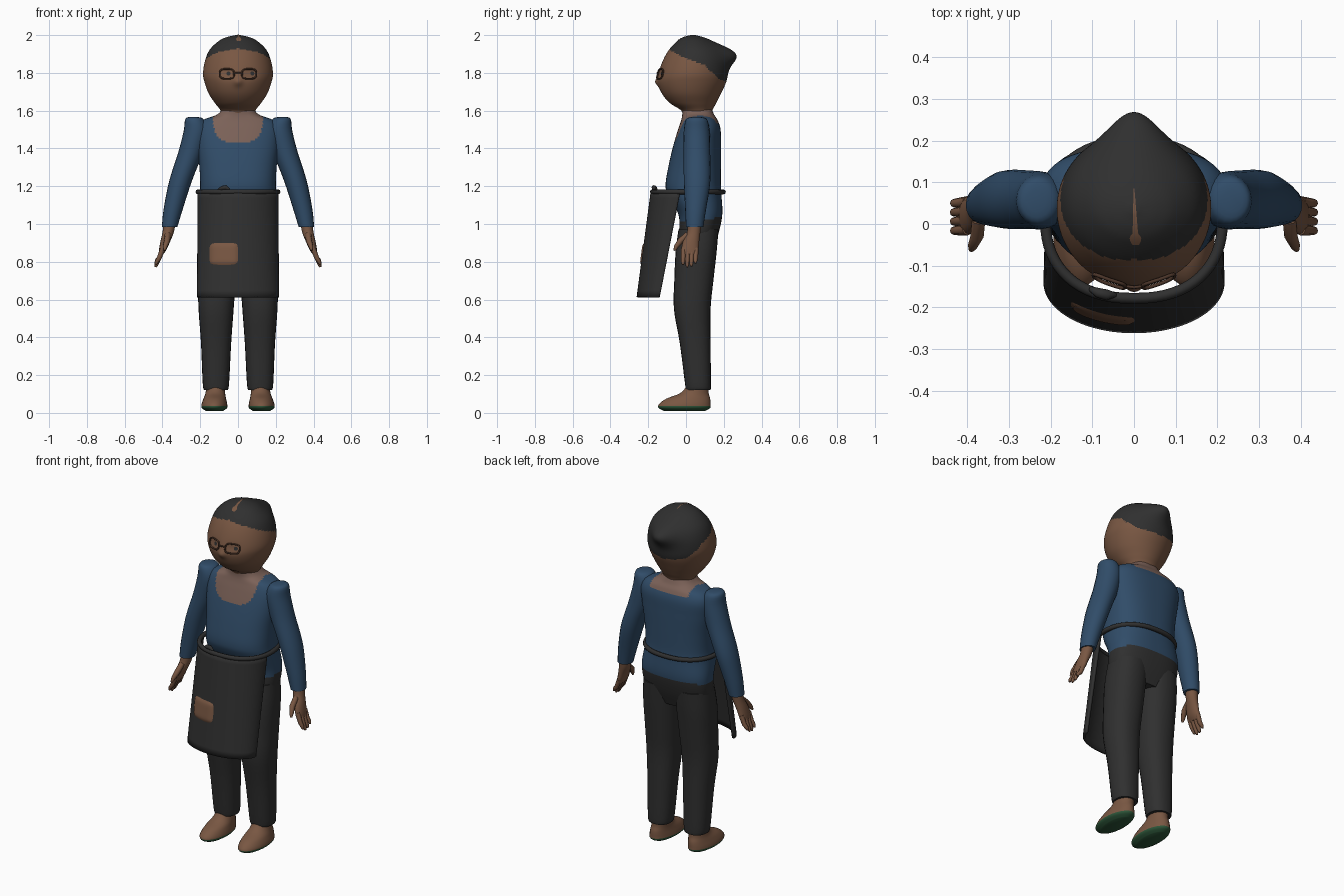
import bpy, bmesh, math
from mathutils import Vector
from mathutils.bvhtree import BVHTree

if "Cube" in bpy.data.objects:
    bpy.data.objects.remove(bpy.data.objects["Cube"])


def material(name, rgb):
    m = bpy.data.materials.new(name)
    m.diffuse_color = (*rgb, 1)
    m.use_nodes = True
    m.node_tree.nodes["Principled BSDF"].inputs["Base Color"].default_value = m.diffuse_color
    return m


SKIN = material("brown skin", (0.19, 0.095, 0.055))
CHEST = material("rosy chest skin", (0.20, 0.122, 0.098))
BLUE = material("blue shirt", (0.03, 0.073, 0.14))
DARK = material("charcoal", (0.029, 0.029, 0.029))
FRAME = material("dark brown", (0.07, 0.035, 0.022))
GREEN = material("green sole", (0.025, 0.09, 0.04))


def make(name, verts, faces, mats, rule=None, angle=50):
    me = bpy.data.meshes.new(name)
    me.from_pydata([tuple(v) for v in verts], [], faces)
    bm = bmesh.new()
    bm.from_mesh(me)
    bmesh.ops.recalc_face_normals(bm, faces=bm.faces)
    bm.to_mesh(me)
    bm.free()
    for m in mats:
        me.materials.append(m)
    for p in me.polygons:
        p.use_smooth = True
        if rule:
            p.material_index = rule(p.center)
    me.set_sharp_from_angle(angle=math.radians(angle))
    ob = bpy.data.objects.new(name, me)
    bpy.context.collection.objects.link(ob)
    return ob


def spline(keys, steps):
    """Smooth interpolation through rows of numbers."""
    out = []
    for i in range(len(keys) - 1):
        a, b, c, d = (keys[max(0, min(len(keys) - 1, i + k))] for k in (-1, 0, 1, 2))
        for s in range(steps):
            t = s / steps
            out.append([0.5 * (2 * q + (r - p) * t + (2 * p - 5 * q + 4 * r - w) * t * t
                               + (3 * q - p - 3 * r + w) * t ** 3)
                        for p, q, r, w in zip(a, b, c, d)])
    return out + [list(keys[-1])]


def spow(v, e):
    return math.copysign(abs(v) ** e, v)


def ring_faces(rows, n, closed=False):
    last = rows if closed else rows - 1
    fs = [(i * n + j, i * n + (j + 1) % n, (i + 1) % rows * n + (j + 1) % n, (i + 1) % rows * n + j)
          for i in range(last) for j in range(n)]
    if not closed:
        fs += [tuple(range(n))[::-1], tuple(range((rows - 1) * n, rows * n))]
    return fs


def loft(name, keys, mats, rule=None, n=24, steps=4, side=1, power=2.0, warp=None):
    """Rows are (centre x, half width, front y, back y, z)."""
    rows = spline(keys, steps)
    verts = []
    for cx, hx, y0, y1, z in rows:
        for j in range(n):
            a = 2 * math.pi * j / n
            v = Vector((side * cx + hx * spow(math.cos(a), 2 / power),
                        (y0 + y1) / 2 + (y1 - y0) / 2 * spow(math.sin(a), 2 / power), z))
            verts.append(warp(v) if warp else v)
    return make(name, verts, ring_faces(len(rows), n), mats, rule)


def tube(name, pts, radii, mat, ref, closed=False, n=8):
    pts, ref, verts, m = [Vector(p) for p in pts], Vector(ref), [], len(pts)
    for i, p in enumerate(pts):
        nxt = pts[(i + 1) % m] if closed else pts[min(i + 1, m - 1)]
        prv = pts[i - 1] if closed else pts[max(i - 1, 0)]
        t = (nxt - prv).normalized()
        u = t.cross(ref).normalized()
        w = t.cross(u)
        for j in range(n):
            a = 2 * math.pi * j / n
            verts.append(p + radii[i % len(radii)] * (math.cos(a) * u + math.sin(a) * w))
    return make(name, verts, ring_faces(m, n, closed), [mat])


def grid(name, rows, mat):
    k = len(rows[0])
    faces = [(i * k + j, i * k + j + 1, (i + 1) * k + j + 1, (i + 1) * k + j)
             for i in range(len(rows) - 1) for j in range(k - 1)]
    return make(name, [v for r in rows for v in r], faces, [mat])


# Head: lofted skull with bulges for the bun and nose
def head_warp(v):
    v = v.copy()
    if v.y > 0.035:
        v.y += 0.065 * math.exp(-(v.x / 0.075) ** 2 - ((v.z - 1.9) / 0.06) ** 2)
    else:
        v.y -= 0.014 * math.exp(-(v.x / 0.022) ** 2 - ((v.z - 1.752) / 0.022) ** 2)
        v.y += 0.006 * math.exp(-((abs(v.x) - 0.06) / 0.035) ** 2 - ((v.z - 1.795) / 0.025) ** 2)
    return v


def hair_rule(c):
    line = [(-0.2, 1.9), (-0.06, 1.9), (0.1, 1.84), (0.17, 1.77), (0.22, 1.75), (0.4, 1.75)]
    for (ya, za), (yb, zb) in zip(line, line[1:]):
        if ya <= c.y <= yb:
            h = za + (zb - za) * (c.y - ya) / (yb - ya)
            break
    if c.y < 0:
        h += 0.03 * max(0, 1 - abs(c.x) / 0.15)
    return 1 if c.z > h else 0


head = loft("head", [
    (0, 0.085, -0.02, 0.14, 1.56), (0, 0.092, -0.025, 0.14, 1.60), (0, 0.122, -0.085, 0.16, 1.64),
    (0, 0.155, -0.127, 0.185, 1.69), (0, 0.177, -0.149, 0.212, 1.75), (0, 0.185, -0.145, 0.22, 1.80),
    (0, 0.173, -0.12, 0.213, 1.87), (0, 0.148, -0.088, 0.18, 1.925), (0, 0.10, -0.045, 0.122, 1.97),
    (0, 0.058, -0.012, 0.082, 1.99), (0, 0.012, 0.025, 0.045, 2.0)],
    [SKIN, DARK], hair_rule, n=128, steps=8, warp=head_warp)
tree = BVHTree.FromPolygons([v.co.copy() for v in head.data.vertices],
                            [tuple(p.vertices) for p in head.data.polygons])


def on_face(x, z, off):
    return tree.ray_cast(Vector((x, -2, z)), Vector((0, 1, 0)))[0] + Vector((0, -off, 0))


def on_crown(x, y, off=0.003):
    return tree.ray_cast(Vector((x, y, 3)), Vector((0, 0, -1)))[0] + Vector((0, 0, off))


# Hair parting: thin strip ending in a small round patch
rows = []
for i in range(27):
    y = 0.085 - 0.135 * i / 26
    w = 0.001 + 0.007 * i / 26
    if abs(y + 0.036) < 0.014:
        w = max(w, math.sqrt(0.014 ** 2 - (y + 0.036) ** 2))
    rows.append([on_crown(0.004 * i / 26 + w * k, y) for k in (-1, -0.5, 0, 0.5, 1)])
grid("hair_parting", rows, SKIN)

# Glasses and pupils
for s, label, px in ((-1, "right", -0.05), (1, "left", 0.076)):
    loop = []
    for k in range(28):
        a = 2 * math.pi * k / 28
        loop.append(on_face(s * 0.059 + 0.038 * spow(math.cos(a), 0.65),
                            1.795 + 0.026 * spow(math.sin(a), 0.65), 0.006))
    tube(label + "_glasses_rim", loop, [0.0045], FRAME, (0, 1, 0), True)
    disc = [on_face(px, 1.797, 0.004)] + [
        on_face(px + 0.011 * math.cos(k * math.pi / 6), 1.797 + 0.011 * math.sin(k * math.pi / 6), 0.004)
        for k in range(12)]
    make(label + "_pupil", disc, [(0, k + 1, (k + 1) % 12 + 1) for k in range(12)], [DARK])
tube("glasses_bridge", [on_face(x, 1.80, 0.007) for x in (-0.022, 0, 0.022)], [0.004], FRAME, (0, 0, 1))


# Torso: shirt with open neckline, trousers at the hips
def torso_rule(c):
    if c.z < 1.025 + 0.12 * (c.y - 0.1):
        return 1
    if c.z > 1.572:
        return 2
    if c.y < 0.06:
        return 2 if abs(c.x / 0.132) ** 2.6 + abs((c.z - 1.56) / 0.132) ** 2.6 < 1 else 0
    return 2 if c.z > 1.535 and abs(c.x) < 0.125 else 0


loft("torso", [
    (0, 0.165, -0.02, 0.14, 0.86), (0, 0.203, -0.035, 0.172, 0.95), (0, 0.21, -0.04, 0.192, 1.05),
    (0, 0.203, -0.095, 0.188, 1.15), (0, 0.20, -0.108, 0.185, 1.21), (0, 0.205, -0.092, 0.185, 1.31),
    (0, 0.218, -0.066, 0.185, 1.42), (0, 0.22, -0.042, 0.183, 1.50), (0, 0.19, -0.026, 0.168, 1.548),
    (0, 0.115, -0.02, 0.15, 1.577), (0, 0.085, -0.02, 0.138, 1.605)],
    [BLUE, DARK, CHEST], torso_rule, n=112, steps=8, power=2.5)

# Limbs, mirrored
for s, label in ((-1, "right"), (1, "left")):
    loft(label + "_sleeve", [
        (0.236, 0.025, 0.03, 0.08, 1.566), (0.23, 0.05, 0.0, 0.112, 1.553), (0.222, 0.066, -0.012, 0.125, 1.49),
        (0.25, 0.066, -0.012, 0.128, 1.38), (0.29, 0.062, -0.012, 0.13, 1.27), (0.315, 0.058, -0.01, 0.125, 1.19),
        (0.345, 0.05, -0.004, 0.105, 1.07), (0.362, 0.041, 0.0, 0.092, 0.985)], [BLUE], n=20, side=s)
    loft(label + "_palm", [
        (0.363, 0.032, 0.01, 0.082, 1.0), (0.37, 0.03, 0.005, 0.076, 0.955), (0.384, 0.026, -0.015, 0.07, 0.91),
        (0.398, 0.02, -0.025, 0.066, 0.865), (0.408, 0.012, -0.02, 0.06, 0.84)], [SKIN], n=16, side=s)
    for f, dz in enumerate((0.012, 0.0, 0.004, 0.02)):
        y = -0.013 + 0.022 * f
        tube(f"{label}_finger_{f + 1}", [(s * 0.398, y, 0.87), (s * 0.417, y - 0.002, 0.82),
             (s * 0.432, y - 0.003, 0.785 + dz), (s * 0.436, y - 0.003, 0.772 + dz)],
             [0.014, 0.0125, 0.01, 0.005], SKIN, (1, 0, 0))
    tube(label + "_thumb", [(s * 0.372, 0.01, 0.945), (s * 0.376, -0.03, 0.91), (s * 0.386, -0.052, 0.88),
         (s * 0.39, -0.062, 0.86)], [0.016, 0.016, 0.012, 0.006], SKIN, (1, 0, 0))
    loft(label + "_trouser_leg", [
        (0.117, 0.063, 0.0, 0.13, 0.122), (0.117, 0.07, -0.006, 0.132, 0.16), (0.116, 0.08, -0.033, 0.13, 0.37),
        (0.116, 0.093, -0.064, 0.13, 0.55), (0.112, 0.1, -0.062, 0.145, 0.7), (0.108, 0.105, -0.055, 0.162, 0.85),
        (0.1, 0.103, -0.04, 0.172, 0.97)], [DARK], n=24, side=s, power=2.3)
    loft(label + "_foot", [
        (0.124, 0.045, -0.115, 0.10, 0.010), (0.125, 0.067, -0.145, 0.128, 0.026),
        (0.125, 0.068, -0.143, 0.13, 0.046), (0.123, 0.06, -0.105, 0.128, 0.075),
        (0.12, 0.052, -0.03, 0.12, 0.105), (0.117, 0.05, 0.01, 0.12, 0.15)],
        [SKIN, GREEN], lambda c: 1 if c.z < 0.037 else 0, n=28, side=s)

# Waist cord with a small knot
tube("waist_cord", [(0.212 * spow(math.cos(a), 0.85), 0.01 + 0.188 * spow(math.sin(a), 0.9), 1.17)
                    for a in (2 * math.pi * k / 64 for k in range(64))], [0.013], DARK, (0, 0, 1), True)
tube("cord_knot", [(-0.105, -0.155, 1.18), (-0.085, -0.165, 1.19), (-0.065, -0.17, 1.193),
                   (-0.045, -0.17, 1.18)], [0.006, 0.012, 0.013, 0.006], DARK, (0, 0, 1))


# Apron: curved sheet leaning forward
def apron_point(a, z, off=0.0):
    t = (1.172 - z) / 0.562
    side_y, depth = -0.03 - 0.11 * t, 0.15 - 0.035 * t
    hx = 0.207 + 0.003 * t
    return Vector(((hx + off) * math.sin(a), side_y - (depth + off) * math.cos(a), z))


apron = grid("apron", [[apron_point(math.pi * (k / 40 - 0.5), 1.172 - 0.56 * i / 16) for k in range(41)]
                       for i in range(17)], DARK)
mod = apron.modifiers.new("thickness", 'SOLIDIFY')
mod.thickness = 0.014
mod.offset = 0

# Pocket patch on the apron
rows = []
for i in range(13):
    v = i / 6 - 1
    row = []
    for k in range(15):
        u = k / 7 - 1
        sx, sz = u * math.sqrt(1 - 0.22 * v ** 4), v * math.sqrt(1 - 0.22 * u ** 4)
        puff = 0.006 + 0.009 * (1 - max(abs(u), abs(v)) ** 6)
        row.append(apron_point(math.asin((-0.073 + 0.076 * sx) / 0.209), 0.842 + 0.06 * sz, puff))
    rows.append(row)
grid("apron_pocket", rows, SKIN)
